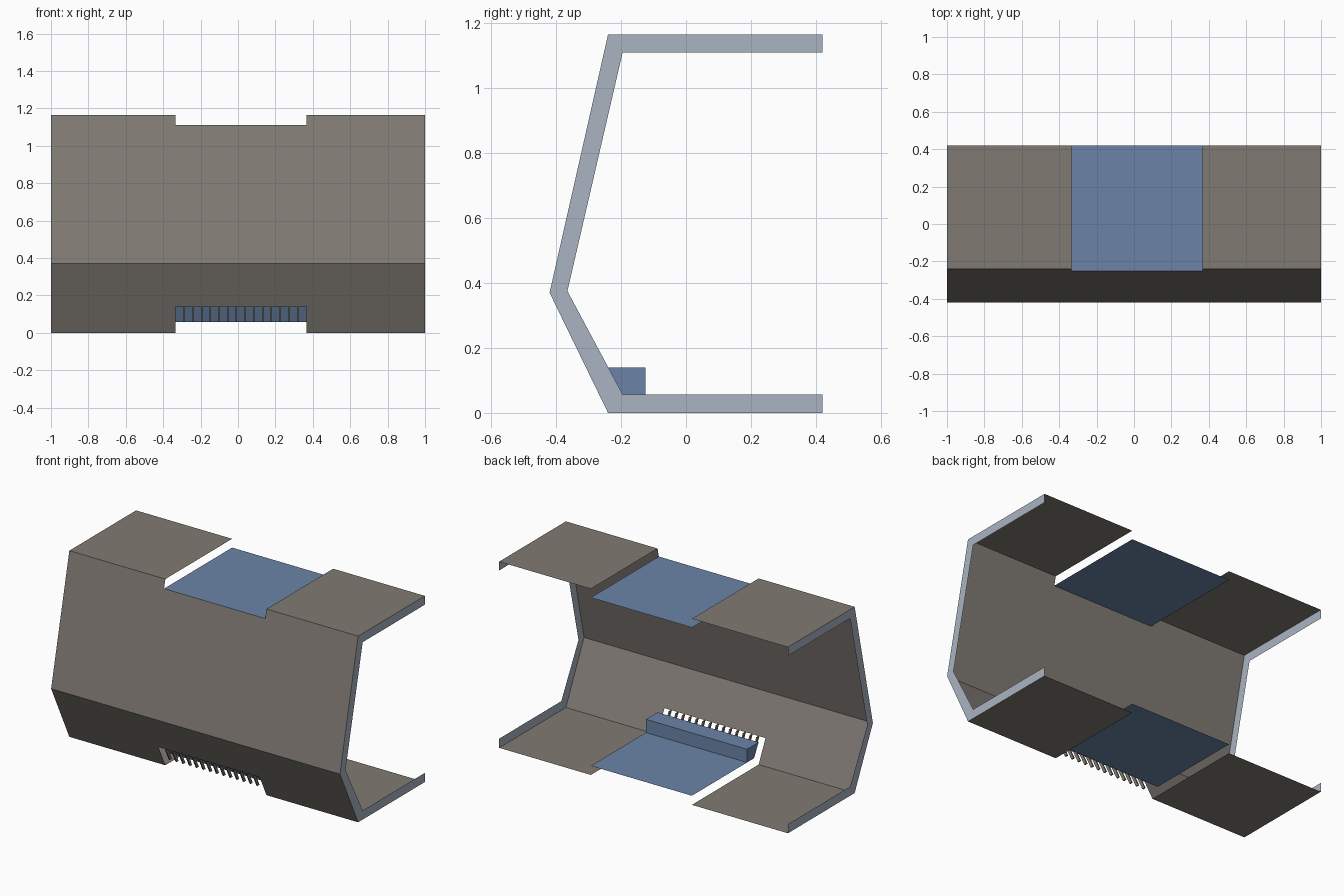
import bpy

if "Cube" in bpy.data.objects:
    bpy.data.objects.remove(bpy.data.objects["Cube"])

def material(name, rgb):
    m = bpy.data.materials.new(name)
    m.diffuse_color = (*rgb, 1)
    m.use_nodes = True
    m.node_tree.nodes["Principled BSDF"].inputs["Base Color"].default_value = m.diffuse_color
    return m

TAUPE = material("taupe", (0.216, 0.195, 0.171))
BLUE = material("blue", (0.147, 0.231, 0.386))
PALE = material("pale_blue_grey", (0.402, 0.456, 0.539))

def mesh_object(name, verts, faces, mat):
    me = bpy.data.meshes.new(name)
    me.from_pydata(verts, [], faces)
    me.materials.append(mat)
    ob = bpy.data.objects.new(name, me)
    bpy.context.collection.objects.link(ob)
    return ob

def sheet(name, profile, x0, x1, mat):
    """Open sheet: a y-z profile swept along x."""
    n = len(profile)
    verts = [(x, y, z) for x in (x0, x1) for y, z in profile]
    faces = [(i, i + 1, n + i + 1, n + i) for i in range(n - 1)]
    return mesh_object(name, verts, faces, mat)

def prism(name, profile, x0, x1, mat):
    """Closed solid: a y-z polygon swept along x."""
    n = len(profile)
    verts = [(x, y, z) for x in (x0, x1) for y, z in profile]
    faces = [(i, n + i, n + (i + 1) % n, (i + 1) % n) for i in range(n)]
    faces += [tuple(range(n)), tuple(range(2 * n - 1, n - 1, -1))]
    return mesh_object(name, verts, faces, mat)

# Outer and inner outline, listed from the top back edge round to the bottom
outer = [(0.42, 1.165), (-0.24, 1.165), (-0.42, 0.37), (-0.24, 0), (0.42, 0)]
inner = [(0.42, 1.11), (-0.195, 1.11), (-0.365, 0.375), (-0.195, 0.057), (0.42, 0.057)]
X0, X1 = -0.335, 0.365          # recess limits
TOP, LOW, SLOT = 1.11, 0.057, 0.14

def upper_y(z):
    return -0.42 + 0.18 * (z - 0.37) / 0.795

def lower_y(z):
    return -0.24 - 0.18 * z / 0.37

# Outer shell: full at both sides, notched in the middle
sheet("left_shell", outer, -1, X0, TAUPE)
sheet("right_shell", outer, X1, 1, TAUPE)
sheet("middle_shell", [(upper_y(TOP), TOP), outer[2], (lower_y(SLOT), SLOT)], X0, X1, TAUPE)

# End rims joining outer and inner outlines
for name, x in (("left_rim", -1), ("right_rim", 1)):
    verts = [(x, y, z) for y, z in outer + inner]
    faces = [(i, i + 1, i + 6, i + 5) for i in range(4)]
    if x < 0:
        faces = [f[::-1] for f in faces]
    mesh_object(name, verts, faces, PALE)

# Recessed panels
sheet("top_panel", [(0.42, TOP), (upper_y(TOP), TOP)], X0, X1, BLUE)
sheet("bottom_panel", [(-0.195, LOW), (0.42, LOW)], X0, X1, BLUE)

# Raised block behind the grille
prism("block", [(-0.195, LOW), (-0.125, LOW), (-0.125, SLOT), (-0.239, SLOT)], X0, X1, BLUE)

# Grille fins across the lower slot
CELLS, W, D = 15, 0.008, 0.02
for i in range(1, CELLS):
    x = X0 + (X1 - X0) * i / CELLS
    ya, yb = lower_y(LOW), lower_y(SLOT)
    prism("grille_fin", [(ya, LOW), (ya + D, LOW), (yb + D, SLOT), (yb, SLOT)],
          x - W / 2, x + W / 2, TAUPE)
